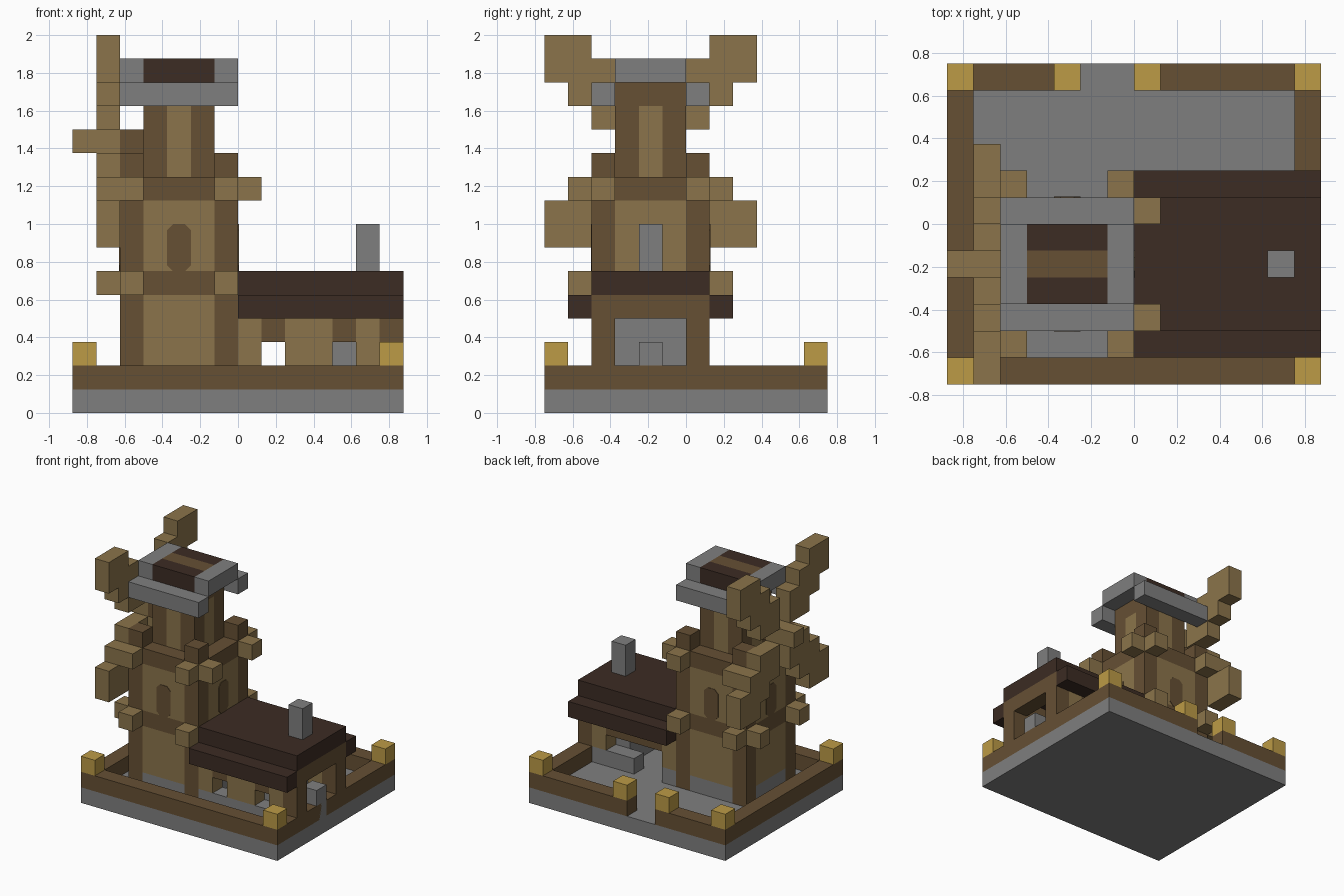
import bpy
import bmesh
from mathutils import Vector

U = 0.125  # size of one block

cube = bpy.data.objects.get("Cube")
if cube:
    bpy.data.objects.remove(cube, do_unlink=True)


def material(name, rgb):
    m = bpy.data.materials.new(name)
    m.use_nodes = True
    m.diffuse_color = (*rgb, 1)
    m.node_tree.nodes["Principled BSDF"].inputs["Base Color"].default_value = (*rgb, 1)
    return m


stone = material("grey stone", (0.212, 0.212, 0.212))
plank = material("light wood", (0.258, 0.175, 0.07))
timber = material("brown wood", (0.133, 0.08, 0.034))
thatch = material("dark roof", (0.045, 0.025, 0.017))
lamp = material("yellow lamp", (0.503, 0.328, 0.061))


def finish(bm, name, mat):
    mesh = bpy.data.meshes.new(name)
    bm.to_mesh(mesh)
    bm.free()
    mesh.materials.append(mat)
    ob = bpy.data.objects.new(name, mesh)
    bpy.context.collection.objects.link(ob)
    return ob


def add_box(bm, x, y, z):
    """Box from (low, high) ranges in block units."""
    ranges = (x, y, z)
    mid = Vector([(a + b) / 2 for a, b in ranges])
    size = Vector([b - a for a, b in ranges])
    for v in bmesh.ops.create_cube(bm, size=1)["verts"]:
        v.co = (v.co * size + mid) * U


def boxes(name, mat, *parts):
    bm = bmesh.new()
    for part in parts:
        add_box(bm, *part)
    return finish(bm, name, mat)


# Ground slab and yard wall with a gate gap at the back
boxes("ground_slab", stone, ((-7, 7), (-6, 6), (0, 1)))
boxes("yard_wall", timber,
      ((-7, 7), (-6, -5), (1, 2)),
      ((-7, -6), (-5, 5), (1, 2)), ((6, 7), (-5, 5), (1, 2)),
      ((-7, -2), (5, 6), (1, 2)), ((0, 7), (5, 6), (1, 2)))
for x, y in ((-7, -6), (6, -6), (-7, 5), (-3, 5), (0, 5), (6, 5)):
    boxes("wall_lamp", lamp, ((x, x + 1), (y, y + 1), (2, 3)))


# Lower tower: cross-shaped courses between four corner posts
def course(name, mat, z):
    boxes(name, mat, ((-5, 0), (-3, 0), z), ((-4, -1), (-4, 1), z))


course("tower_foundation", stone, (1, 2))
course("tower_lower_wall", plank, (2, 5))
course("tower_lower_band", timber, (5, 6))
course("tower_upper_wall", plank, (6, 9))
course("tower_upper_band", timber, (9, 10))
for x in (-5, -1):
    for y in (-4, 0):
        boxes("tower_corner_post", timber, ((x, x + 1), (y, y + 1), (1, 11)))

# Beam ends sticking out of the tower corners at both bands
for z in (5, 9):
    ends = [((x, x + 1), (y, y + 1), (z, z + 1)) for x in (-5, -1) for y in (-5, 1)]
    sides = (-6,) if z == 5 else (0,)
    ends += [((x, x + 1), (y, y + 1), (z, z + 1)) for x in sides for y in (-4, 0)]
    boxes("beam_ends", plank, *ends)


# Shutter plates with cut corners on each tower face
def shutter(center, across):
    bm = bmesh.new()
    c = 0.25
    outline = [(-.5, -1 + c), (-.5 + c, -1), (.5 - c, -1), (.5, -1 + c),
               (.5, 1 - c), (.5 - c, 1), (-.5 + c, 1), (-.5, 1 - c)]
    across = Vector(across)
    out = across.cross(Vector((0, 0, 1)))
    verts = [bm.verts.new((Vector(center) + across * u + Vector((0, 0, v))) * U)
             for u, v in outline]
    face = bm.faces.new(verts)
    top = bmesh.ops.extrude_face_region(bm, geom=[face])["geom"]
    for v in top:
        if isinstance(v, bmesh.types.BMVert):
            v.co += out * 0.004
    bmesh.ops.recalc_face_normals(bm, faces=bm.faces)
    finish(bm, "tower_shutter", timber)


shutter((-2.5, -4, 7), (1, 0, 0))
shutter((-2.5, 1, 7), (-1, 0, 0))
shutter((0, -1.5, 7), (0, 1, 0))
shutter((-5, -1.5, 7), (0, -1, 0))

# Upper tower with light panels in the middle of each face
boxes("upper_tower_posts", timber,
      *[((x, x + 1), (y, y + 1), (10, 13)) for x in (-4, -2) for y in (-3, -1)])
boxes("upper_tower_panels", plank,
      ((-4, -1), (-2, -1), (10, 13)), ((-3, -2), (-3, 0), (10, 13)))
boxes("upper_tower_top", timber, ((-4, -1), (-3, 0), (13, 14)))

# Tower roof
boxes("tower_roof_eaves", stone, ((-5, 0), (-4, -3), (13, 14)), ((-5, 0), (0, 1), (13, 14)))
boxes("tower_roof_ends", stone, ((-5, -4), (-3, 0), (14, 15)), ((-1, 0), (-3, 0), (14, 15)))
boxes("tower_roof_slopes", thatch, ((-4, -1), (-3, -2), (14, 15)), ((-4, -1), (-1, 0), (14, 15)))
boxes("tower_roof_ridge", timber, ((-4, -1), (-2, -1), (14, 15)))

# Sails: one arm of blocks mirrored into a cross
arm = [(1, 1), (2, 1), (1, 2), (2, 2), (3, 2), (2, 3), (3, 3), (4, 3), (3, 4), (4, 4)]
cells = [(0, 0)] + [(sy * a, sz * b) for a, b in arm for sy in (-1, 1) for sz in (-1, 1)]
boxes("sails", plank,
      *[((-6, -5), (a - 2, a - 1), (b + 11, b + 12)) for a, b in cells])
boxes("sail_hub", plank, ((-7, -6), (-2, -1), (11, 12)))
boxes("sail_shaft", timber, ((-5, -4), (-2, -1), (11, 12)))

# House walls
boxes("house_foundation", stone,
      ((0, 6), (-4, -3), (1, 2)), ((3, 6), (0, 1), (1, 2)), ((0, 1), (0, 1), (1, 2)))
boxes("house_front_wall", plank, *[(x, (-4, -3), (2, 4)) for x in ((0, 1), (2, 4), (5, 6))])
boxes("house_back_wall", plank, *[(x, (0, 1), (2, 4)) for x in ((0, 1), (5, 6))])
boxes("house_lintels", timber,
      ((1, 2), (-4, -3), (3, 4)), ((4, 5), (-4, -3), (3, 4)), ((1, 5), (0, 1), (3, 4)))
boxes("house_top_beams", timber, ((0, 6), (-4, -3), (4, 5)), ((0, 6), (0, 1), (4, 5)))
boxes("house_end_frame", timber,
      ((6, 7), (-4, -3), (1, 5)), ((6, 7), (0, 1), (1, 5)), ((6, 7), (-3, 0), (4, 5)))
boxes("house_inner_wall", stone, ((4, 5), (-3, 0), (1, 4)))
boxes("house_door", stone, ((6, 7), (-2, -1), (1, 3)))

# House roof and chimney
boxes("house_roof", thatch, ((0, 7), (-4, 1), (5, 6)))
boxes("house_eaves", thatch, ((0, 7), (-5, -4), (4, 5)), ((0, 7), (1, 2), (4, 5)))
boxes("chimney", stone, ((5, 6), (-2, -1), (6, 8)))
